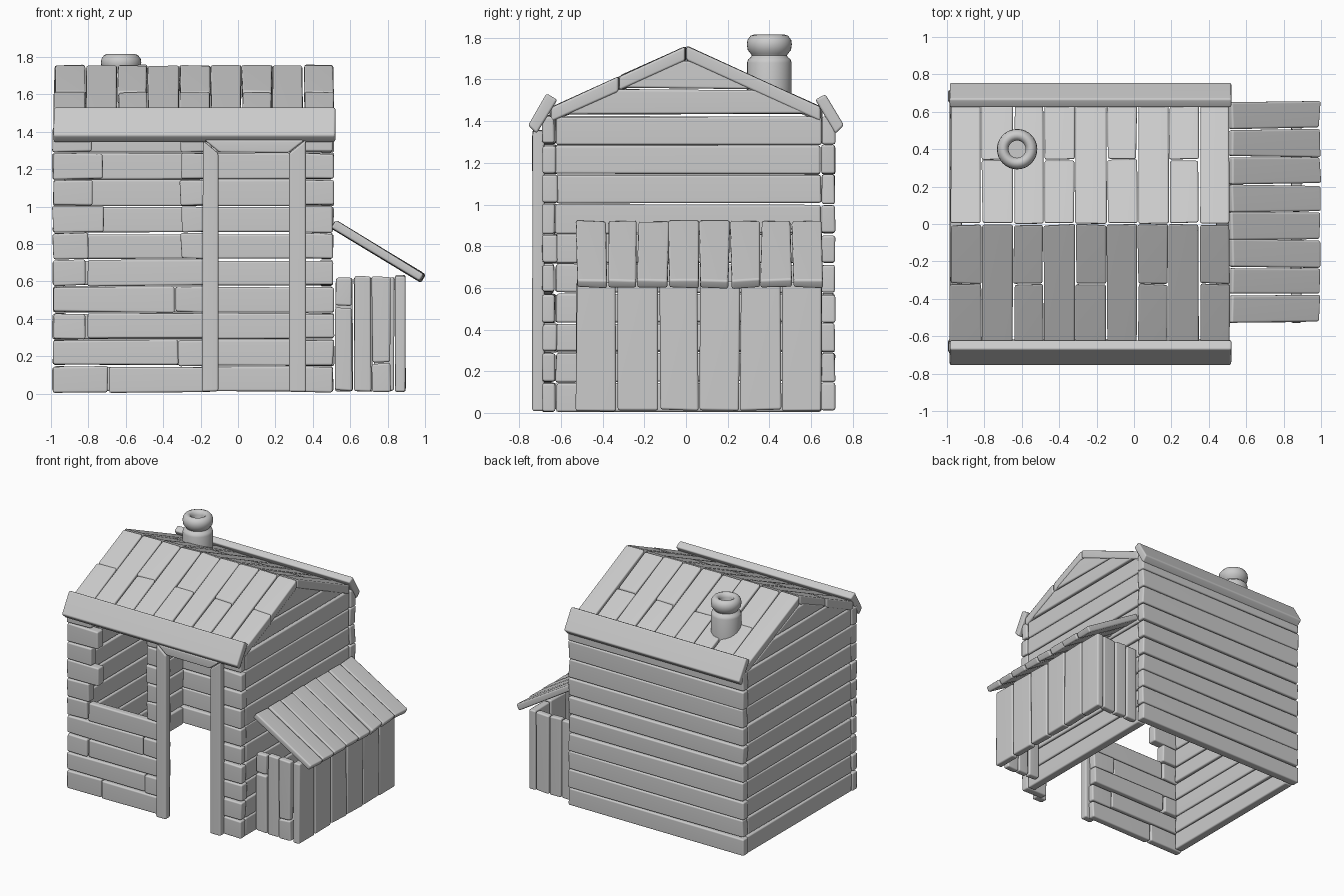
import bpy, bmesh, random
from math import radians, cos, sin, pi
from mathutils import Vector

if "Cube" in bpy.data.objects:
    bpy.data.objects.remove(bpy.data.objects["Cube"])

random.seed(4)
X, Y, Z = Vector((1, 0, 0)), Vector((0, 1, 0)), Vector((0, 0, 1))
FRONT = (X, Z, Y, Vector())      # profile in x-z, thickness along y
SIDE = (Y, Z, X, Vector())       # profile in y-z, thickness along x


def rect(u0, v0, u1, v1):
    return [(u0, v0), (u1, v0), (u1, v1), (u0, v1)]


def finish(name, bm, weighted=True):
    bmesh.ops.recalc_face_normals(bm, faces=bm.faces[:])
    me = bpy.data.meshes.new(name)
    bm.to_mesh(me)
    bm.free()
    ob = bpy.data.objects.new(name, me)
    bpy.context.collection.objects.link(ob)
    bpy.ops.object.select_all(action='DESELECT')
    ob.select_set(True)
    bpy.context.view_layer.objects.active = ob
    bpy.ops.object.shade_smooth_by_angle(angle=radians(50))
    if weighted:
        ob.modifiers.new("weighted_normals", 'WEIGHTED_NORMAL').keep_sharp = True
    return ob


def planks(name, items, frame, jit=0.005, bevel=0.011):
    """One object of slightly uneven, bevelled planks: items are (quad, w0, w1)."""
    U, V, W, O = frame
    bm = bmesh.new()
    r = lambda a: random.uniform(-a, a)
    for quad, w0, w1 in items:
        lo, hi = [], []
        for u, v in quad:
            u, v = u + r(jit), v + r(jit)
            lo.append(bm.verts.new(O + U * u + V * v + W * (w0 + r(jit * .5))))
            hi.append(bm.verts.new(O + U * u + V * v + W * (w1 + r(jit * .5))))
        faces = [bm.faces.new(lo[::-1]), bm.faces.new(hi)]
        for i in range(4):
            j = (i + 1) % 4
            faces.append(bm.faces.new((lo[i], lo[j], hi[j], hi[i])))
        edges = list({e for f in faces for e in f.edges})
        bmesh.ops.bevel(bm, geom=edges, offset=bevel, segments=2, profile=0.5,
                        affect='EDGES', clamp_overlap=True)
    return finish(name, bm)


# wall rows
PITCH, ROWS = 0.1425, 10
row = lambda i: (0.008 + PITCH * i, 0.001 + PITCH * (i + 1))

# front wall: staggered lower rows, ragged window sides, stubs right of the door
splits = [-.695, -.32, -.81, -.34, -.81]
win_left = [-.80, -.715, -.78, -.725, -.78]
win_right = [-.305, -.30, -.31, -.305, -.31]
front = []
for i in range(ROWS):
    a, b = row(i)
    if i < 5:
        cuts = [(-.99, splits[i] - .003), (splits[i] + .003, -.14)]
    else:
        cuts = [(-.99, win_left[i - 5]), (win_right[i - 5], -.14)]
    cuts.append((.32, .51))
    front += [(rect(u, a, v, b), -.69, -.625 + random.uniform(-.012, .012)) for u, v in cuts]
planks("front_wall", front, FRONT)

# back wall
planks("back_wall", [(rect(-.99, row(i)[0], .51, row(i)[1]), .65, .715)
                     for i in range(ROWS)], FRONT)

# side walls with tapered gable planks
side = [(-.625, .648, *row(i)) for i in range(ROWS)]
for name, w0, w1 in (("left_wall", -.985, -.92), ("right_wall", .44, .505)):
    items = [(rect(y0, a, y1, min(b, 1.42)), w0, w1) for y0, y1, a, b in side]
    g = lambda z: (1.705 - z) / .455
    for a, b in ((1.432, 1.55), (1.558, 1.685)):
        items.append(([(-g(a), a), (g(a), a), (g(b), b), (-g(b), b)], w0, w1))
    planks(name, items, SIDE)

# door frame with mitred corners
planks("door_frame", [
    ([(-.19, .01), (-.105, .01), (-.105, 1.285), (-.19, 1.355)], -.737, -.68),
    ([(.275, .01), (.365, .01), (.365, 1.355), (.275, 1.285)], -.737, -.68),
    ([(-.10, 1.287), (.27, 1.287), (.36, 1.357), (-.185, 1.357)], -.737, -.68),
], FRONT, jit=.003)

# main roof: nine plank columns per slope, every other one split
xs = [-.985, -.815, -.645, -.483, -.315, -.147, .018, .185, .35, .513]
for name, s, cut, odd in (("front_roof", -1, .32, 0), ("back_roof", 1, .345, 1)):
    items = []
    for i in range(9):
        a, b = xs[i] + .003, xs[i + 1] - .003
        parts = [(.003, cut - .002), (cut + .002, .65)] if i % 2 == odd else [(.003, .65)]
        for p0, p1 in parts:
            lift = random.uniform(-.004, .004)
            items.append((rect(a, p0, b, p1), -.07 + lift, lift))
    planks(name, items, (X, Vector((0, s, -.455)), Z, Vector((0, 0, 1.76))))

# eave boards
for name, s in (("front_eave_board", -1), ("back_eave_board", 1)):
    quad = [(s * .715, 1.338), (s * .76, 1.378), (s * .667, 1.53), (s * .617, 1.503)]
    planks(name, [(quad, -.985, .52)], SIDE, jit=.004)

# lean-to outer wall
ys = [-.53, -.335, -.13, .06, .26, .46, .655]
planks("shed_outer_wall", [(rect(ys[i] + .003, .012, ys[i + 1] - .003, .63), .84, .895)
                           for i in range(6)], SIDE)

# lean-to end walls of short vertical planks
ends = [rect(.52, .015, .612, .46), rect(.52, .468, .612, .615),
        rect(.62, .012, .71, .625), rect(.718, .012, .815, .16),
        rect(.718, .168, .815, .625), rect(.82, .012, .842, .62)]
planks("shed_front_wall", [(q, -.525, -.475) for q in ends[:5]], FRONT)
planks("shed_back_wall", [(q, .60, .65) for q in
                          (rect(.52, .012, .615, .62), rect(.622, .012, .72, .62),
                           rect(.727, .012, .835, .62))], FRONT)

# lean-to roof
ry = [-.53, -.38, -.232, -.083, .065, .213, .36, .51, .66]
down = Vector((.47, 0, -.285)).normalized()
planks("shed_roof", [(rect(ry[i] + .003, 0, ry[i + 1] - .003, .555), -.048, 0)
                     for i in range(8)],
       (Y, down, Vector((-down.z, 0, down.x)), Vector((.525, 0, .925))), jit=.007)

# chimney pot: lathed profile
prof = [(.001, 1.64), (.046, 1.64), (.046, 1.785), (.054, 1.806), (.072, 1.816),
        (.09, 1.81), (.105, 1.79), (.108, 1.768), (.104, 1.742), (.09, 1.724),
        (.084, 1.715), (.09, 1.706), (.102, 1.697), (.107, 1.68), (.107, 1.50), (.001, 1.50)]
N = 32
bm = bmesh.new()
rings = [[bm.verts.new((-.625 + r * cos(2 * pi * k / N), .40 + r * sin(2 * pi * k / N), z))
          for k in range(N)] for r, z in prof]
for A, B in zip(rings, rings[1:]):
    for k in range(N):
        j = (k + 1) % N
        bm.faces.new((A[k], A[j], B[j], B[k]))
bm.faces.new(rings[0])
bm.faces.new(rings[-1])
finish("chimney_pot", bm, weighted=False)
